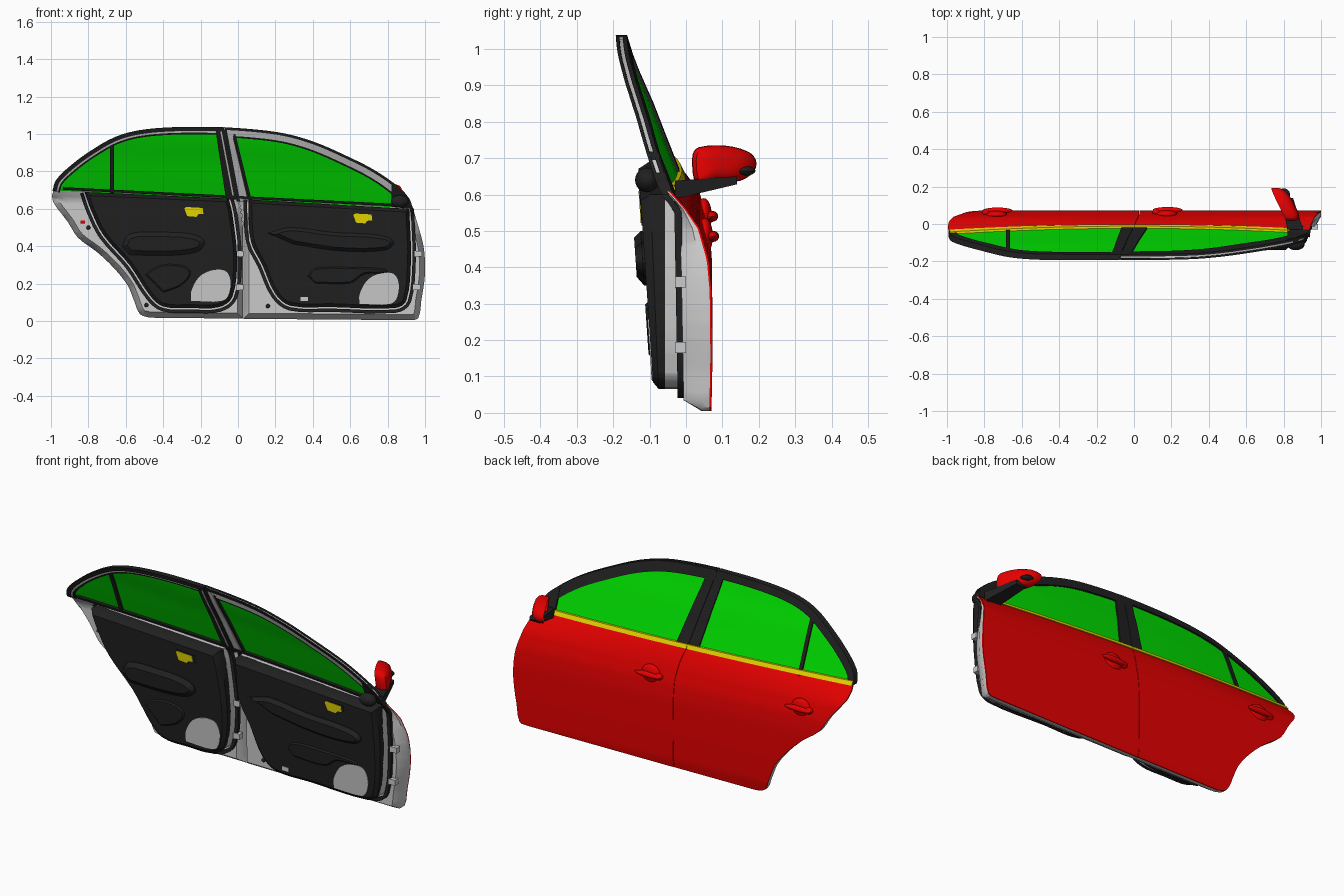
import bpy, bmesh, math
from mathutils import Vector

if "Cube" in bpy.data.objects:
    bpy.data.objects.remove(bpy.data.objects["Cube"])

def material(name, rgb):
    m = bpy.data.materials.new(name)
    m.diffuse_color = (*rgb, 1)
    m.use_nodes = True
    m.node_tree.nodes["Principled BSDF"].inputs["Base Color"].default_value = m.diffuse_color
    return m

RED = material("red paint", (0.8, 0, 0))
BLACK = material("black trim", (0.015, 0.015, 0.015))
GREY = material("grey metal", (0.6, 0.6, 0.6))
GREEN = material("green glass", (0, 0.75, 0))
YELLOW = material("yellow accent", (0.8, 0.68, 0))

# door cross-section: height relative to the belt line -> y of the outer surface
PROFILE = [(-.66, .06), (-.6, .07), (-.45, .073), (-.27, .071), (-.185, .063), (-.1, .038),
           (-.047, .01), (0, -.025), (.1, -.065), (.19, -.1), (.28, -.14), (.34, -.163), (.385, -.176)]

def belt(x):
    return .655 - .05 * x

def outer(x, z):
    s = z - belt(x)
    bow = (.012 - .032 * x * x) * min(1, max(0, 1 + s / .1))    # the upper body bows in plan
    for (a, ya), (b, yb) in zip(PROFILE, PROFILE[1:]):
        if s <= b or b == .385:
            return ya + (yb - ya) * max(0, (s - a) / (b - a)) + bow

def off(v):
    return lambda x, z: outer(x, z) + v

def flat(v):
    return lambda x, z: v

def trim_face(v=0):
    return lambda x, z: -.085 - .068 * z + v

def shell_face(x, z):
    return min(-.006 - .018 * z, outer(x, z) - .02)

def finish(bm, name, mat, angle=35):
    bmesh.ops.recalc_face_normals(bm, faces=bm.faces)
    me = bpy.data.meshes.new(name)
    bm.to_mesh(me)
    bm.free()
    me.materials.append(mat)
    for p in me.polygons:
        p.use_smooth = True
    me.set_sharp_from_angle(angle=math.radians(angle))
    ob = bpy.data.objects.new(name, me)
    bpy.context.collection.objects.link(ob)
    return ob

def smooth(pts, n=4):
    """Rounded curve through the points of an open chain."""
    p = [Vector(q) for q in pts]
    d = [(p[min(i + 1, len(p) - 1)] - p[max(i - 1, 0)]).normalized() for i in range(len(p))]
    out = []
    for i in range(len(p) - 1):
        L = (p[i + 1] - p[i]).length
        for j in range(n):
            t = j / n
            out.append(p[i] * (2*t**3 - 3*t*t + 1) + d[i] * L * (t**3 - 2*t*t + t)
                       + p[i + 1] * (3*t*t - 2*t**3) + d[i + 1] * L * (t**3 - t*t))
    return [tuple(q) for q in out] + [tuple(p[-1])]

def line(a, b, n=12):
    return [tuple(Vector(a).lerp(Vector(b), i / n)) for i in range(n + 1)]

def patch(name, poly, f0, f1, mat, inset=0, k=.5):
    """Slab over an x-z outline between two y surfaces, with a bevelled edge on the f1 side."""
    bm = bmesh.new()
    face = bm.faces.new([bm.verts.new((x, 0, z)) for x, z in poly])
    r = bmesh.ops.extrude_face_region(bm, geom=[face], use_keep_orig=True)
    top = [g for g in r["geom"] if isinstance(g, bmesh.types.BMFace)][0]
    for v in top.verts:
        v.co.y = k if inset else 1
    if inset:
        top.normal_update()
        bmesh.ops.inset_region(bm, faces=[top], thickness=inset, use_even_offset=True)
        for v in top.verts:
            v.co.y = 1
    for axis, lo, hi, step in ((Vector((.05, 0, 1)), -.05, 1.1, .025), (Vector((1, 0, 0)), -1, 1, .1)):
        d = [axis.x * x + axis.z * z for x, z in poly]
        for i in range(int((hi - lo) / step)):
            s = lo + i * step + .0053
            if min(d) + .003 < s < max(d) - .003:
                bmesh.ops.bisect_plane(bm, geom=bm.verts[:] + bm.edges[:] + bm.faces[:], dist=1e-5,
                                       plane_co=(0, 0, s) if axis.z else (s, 0, 0), plane_no=axis.normalized())
    for v in bm.verts:
        a, b = f0(v.co.x, v.co.z), f1(v.co.x, v.co.z)
        v.co.y = a + (b - a) * v.co.y
    return finish(bm, name, mat)

def sweep(name, path, u0, u1, v0, v1, mat, f=outer):
    """Rectangular strip along an x-z path; u is inward in the door plane, v along y."""
    bm = bmesh.new()
    p = [Vector(q) for q in path]
    rings = []
    for i, c in enumerate(p):
        t = (p[min(i + 1, len(p) - 1)] - p[max(i - 1, 0)]).normalized()
        n = Vector((-t.y, t.x))
        qs = [(c + n * u, v) for u, v in ((u0, v0), (u1, v0), (u1, v1), (u0, v1))]
        rings.append([bm.verts.new((q.x, f(q.x, q.y) + v, q.y)) for q, v in qs])
    skin(bm, rings)
    return finish(bm, name, mat)

def skin(bm, rings):
    for a, b in zip(rings, rings[1:]):
        for i in range(len(a)):
            j = (i + 1) % len(a)
            bm.faces.new((a[i], a[j], b[j], b[i]))
    bm.faces.new(rings[0])
    bm.faces.new(rings[-1])

def solid(name, loc, size, mat, cube=False):
    bm = bmesh.new()
    if cube:
        bmesh.ops.create_cube(bm, size=1)
    else:
        bmesh.ops.create_uvsphere(bm, u_segments=24, v_segments=12, radius=1)
    for v in bm.verts:
        v.co = Vector(a * b + c for a, b, c in zip(v.co, size, loc))
    return finish(bm, name, mat)

# outlines (x, z)
ROOF = smooth([(.936, .583), (.92, .647), (.866, .711), (.73, .807), (.57, .888), (.41, .957), (.25, 1.003),
               (.064, 1.027), (-.123, 1.037), (-.337, 1.037), (-.524, 1.021), (-.658, .984), (-.79, .909),
               (-.898, .829), (-.973, .754), (-.992, .697)])
ARCH = smooth([(-.995, .67), (-.985, .63), (-.91, .53), (-.855, .445), (-.755, .37), (-.66, .28),
               (-.59, .19), (-.556, .11), (-.524, .037), (-.47, .018)], 3)
NOSE = smooth([(.92, .005), (.963, .015), (.98, .11), (1, .25), (.995, .38), (.973, .476), (.945, .57)], 3)
REAR_PANEL = ARCH + [(.027, .013), (.027, .5), (.017, .58), (-.001, .655), (-.985, .704)]
FRONT_PANEL = NOSE + [(.935, .608), (.001, .655), (.019, .58), (.029, .5), (.029, .012)]
REAR_GLASS = smooth([(-.107, 1.012), (-.2, 1.014), (-.47, 1.0), (-.674, .94), (-.845, .844), (-.965, .71)]) + [
    (-.965, .69), (-.05, .645)]
FRONT_GLASS = smooth([(-.02, 1.0), (.144, .99), (.33, .95), (.545, .855), (.73, .755), (.83, .69)]) + [
    (.83, .6), (.065, .64)]
REAR_TRIM = smooth([(-.82, .69), (-.785, .59), (-.72, .46), (-.58, .3), (-.47, .135), (-.4, .078), (-.25, .07),
                    (-.1, .075), (-.03, .13), (-.005, .33), (-.03, .57), (-.05, .655)])
FRONT_TRIM = smooth([(.055, .65), (.068, .43), (.13, .3), (.2, .145), (.28, .082), (.5, .075), (.84, .07),
                     (.9, .11), (.925, .33), (.92, .5), (.915, .6)])

# both doors: skin, inner shell, glass, window frame, interior trim
for door, panel, glass, trim, roof, w, seal, edge in (
        ("rear", REAR_PANEL, REAR_GLASS, REAR_TRIM,
         [(-.077, 1.0365)] + [q for q in ROOF if q[0] < -.085], .037, .022, .012),
        ("front", FRONT_PANEL, FRONT_GLASS, FRONT_TRIM,
         [q for q in ROOF if q[0] > -.06] + [(-.072, 1.0365)], .05, .014, .004)):
    patch(door + "_door_skin", panel, off(0), off(-.006), RED)
    patch(door + "_door_inner_shell", panel, off(-.006), shell_face, GREY, .03, .3)
    patch(door + "_shell_step", trim, lambda x, z: shell_face(x, z) + .005, flat(-.058), GREY)
    patch(door + "_window_glass", glass, off(-.008), off(-.012), GREEN)
    sweep(door + "_window_frame", roof, 0, w, 0, -.012, BLACK)
    sweep(door + "_frame_inner", roof, edge, w - .006, -.012, -.024, GREY)
    sweep(door + "_frame_seal", roof, 0, seal, -.022 if edge < .01 else -.012, -.031, BLACK)
    sweep(door + "_glass_channel", roof, w - .01, w + .003, -.006, -.022, BLACK)
    patch(door + "_trim_panel", trim, flat(-.055), trim_face(), BLACK, .018, .6)
    sweep(door + "_door_seal", trim, -.026, -.008, .004, -.016, BLACK, shell_face)

# centre pillars, quarter window bar and belt strip
patch("rear_pillar", [(-.001, .65), (-.076, 1.034), (-.122, 1.034), (-.064, .65)], off(0), off(-.026), BLACK)
patch("front_pillar", [(.001, .65), (.073, .65), (-.016, 1.0), (-.074, 1.034)], off(0), off(-.012), BLACK)
patch("front_pillar_inner", [(.006, .64), (.055, .64), (-.03, 1.0), (-.066, 1.03)], off(-.012), off(-.026), GREY)
sweep("pillar_seal", line((.002, .64), (-.07, 1.025)), -.009, .009, -.008, -.032, BLACK)
sweep("front_pillar_channel", line((.068, .64), (-.02, 1.0)), -.006, .006, -.01, -.025, BLACK)
sweep("rear_pillar_trim_line", line((-.024, .66), (-.092, 1.02)), -.004, .004, -.024, -.029, GREY)
sweep("quarter_window_bar", line((-.674, .67), (-.674, .945)), -.01, .01, 0, -.022, BLACK)
for name, a, b in (("rear", -.985, -.001), ("front", .001, .83)):
    sweep(name + "_belt_strip", line((a, belt(a)), (b, belt(b))), -.009, .011, .006, -.006, YELLOW)
    sweep(name + "_inner_belt_seal", line((a * .95, belt(a * .95)), (b, belt(b))), 0, .014, -.012, -.03, BLACK)

# corner sail where the mirror mounts, and the inner cap
SAIL = [(.822, .61), (.937, .6), (.92, .645), (.866, .709), (.822, .735)]
patch("mirror_sail", SAIL, off(.003), off(-.026), BLACK)
solid("sail_inner_cap", (.865, -.107, .64), (.048, .033, .034), BLACK)

# armrests and lower map pockets
REAR_ARM = smooth([(-.62, .4), (-.58, .465), (-.42, .475), (-.25, .465), (-.18, .425), (-.22, .37), (-.4, .35), (-.58, .355)])
FRONT_ARM = smooth([(.16, .47), (.28, .5), (.5, .475), (.75, .46), (.83, .425), (.79, .38), (.55, .375), (.3, .41)])
REAR_POCKET = smooth([(-.5, .25), (-.42, .3), (-.3, .3), (-.25, .26), (-.3, .19), (-.4, .15)])
FRONT_POCKET = smooth([(.37, .24), (.41, .285), (.6, .29), (.79, .28), (.8, .255), (.68, .25), (.6, .2), (.41, .2)])
for name, poly, depth, inset in (("rear_armrest", REAR_ARM, -.025, .024), ("front_armrest", FRONT_ARM, -.025, .018),
                                 ("rear_map_pocket", REAR_POCKET, -.007, .01), ("front_map_pocket", FRONT_POCKET, -.007, .01)):
    patch(name, poly, trim_face(.01), trim_face(depth), BLACK, inset, .45)

# speaker grilles
GRILLE = smooth([(-.1, -.08), (-.1, -.03), (-.06, .045), (0, .08), (.07, .085), (.1, .06), (.11, 0), (.085, -.07), (.02, -.085)])
for name, cx, cz in (("rear", -.15, .188), ("front", .75, .172)):
    patch(name + "_speaker_grille", [(cx + x, cz + z) for x, z in GRILLE], trim_face(.01), trim_face(-.003), GREY)

# inner pull handles, outer handles, latches, hinges
PULL = [(-.05, .018), (-.04, .025), (.048, .02), (.052, -.012), (.025, -.014), (.015, -.028), (-.035, -.024)]
for name, cx, cz in (("rear", -.237, .585), ("front", .666, .55)):
    patch(name + "_pull_bezel", [(cx + x * 1.25, cz + z * 1.25) for x, z in PULL], trim_face(.01), trim_face(-.002), BLACK)
    patch(name + "_pull_handle", [(cx + x, cz + z) for x, z in PULL], trim_face(.01), trim_face(-.004), YELLOW)
for name, cx, cz in (("rear", -.73, .54), ("front", .18, .485)):
    y = outer(cx, cz)
    solid(name + "_handle_cup", (cx - .005, y - .004, cz), (.056, .022, .05), RED)
    solid(name + "_handle_grip", (cx, y + .019, cz), (.08, .016, .015), RED)
    solid(name + "_handle_end", (cx - .06, y + .008, cz), (.022, .018, .017), RED)
solid("front_latch", (.095, -.058, .42), (.035, .012, .012), RED, True)
solid("rear_latch", (-.83, shell_face(-.83, .53), .53), (.025, .016, .015), RED, True)
solid("door_pocket_lamp", (.355, -.093, .117), (.04, .005, .022), GREY, True)
for x, z in ((.965, .36), (.955, .18), (.01, .36), (.01, .18)):
    solid("hinge", (x, -.015, z), (.04, .03, .03), GREY, True)
for x, z in ((.16, .08), (-.49, .085), (-.8, .5)):
    solid("plug", (x, shell_face(x, z), z), (.011, .006, .011), BLACK)

# door mirror: housing lofted along x from a y-z profile, swept back at the tip
prof = smooth([(.018, .66), (.018, .71), (.035, .73), (.11, .734), (.17, .718), (.192, .695), (.188, .665),
               (.15, .638), (.08, .632), (.03, .628), (.018, .66)], 3)[:-1]
bm = bmesh.new()
rings = []
for dx, k in ((-.015, .86), (-.036, .9), (-.038, .97), (-.02, 1), (.005, .98), (.024, .86), (.036, .6), (.04, .3)):
    pts = [(.1 + (y - .1) * k, .685 + (z - .685) * k) for y, z in prof]
    rings.append([bm.verts.new((.862 - .5 * (y - .02) - .15 * (z - .66) + dx, y, z)) for y, z in pts])
skin(bm, rings)
finish(bm, "mirror_housing", RED, 40)
arm = solid("mirror_arm", (0, 0, 0), (1, 1, 1), BLACK, True)
for v in arm.data.vertices:
    x, y, z = (c > 0 for c in v.co)
    v.co = ((.79 + .06 * x, .14, .628 + .022 * z) if y else (.82 + .085 * x, -.03, .588 + .05 * z))
solid("mirror_lower_lamp", (.8, .157, .665), (.034, .034, .014), BLACK)
